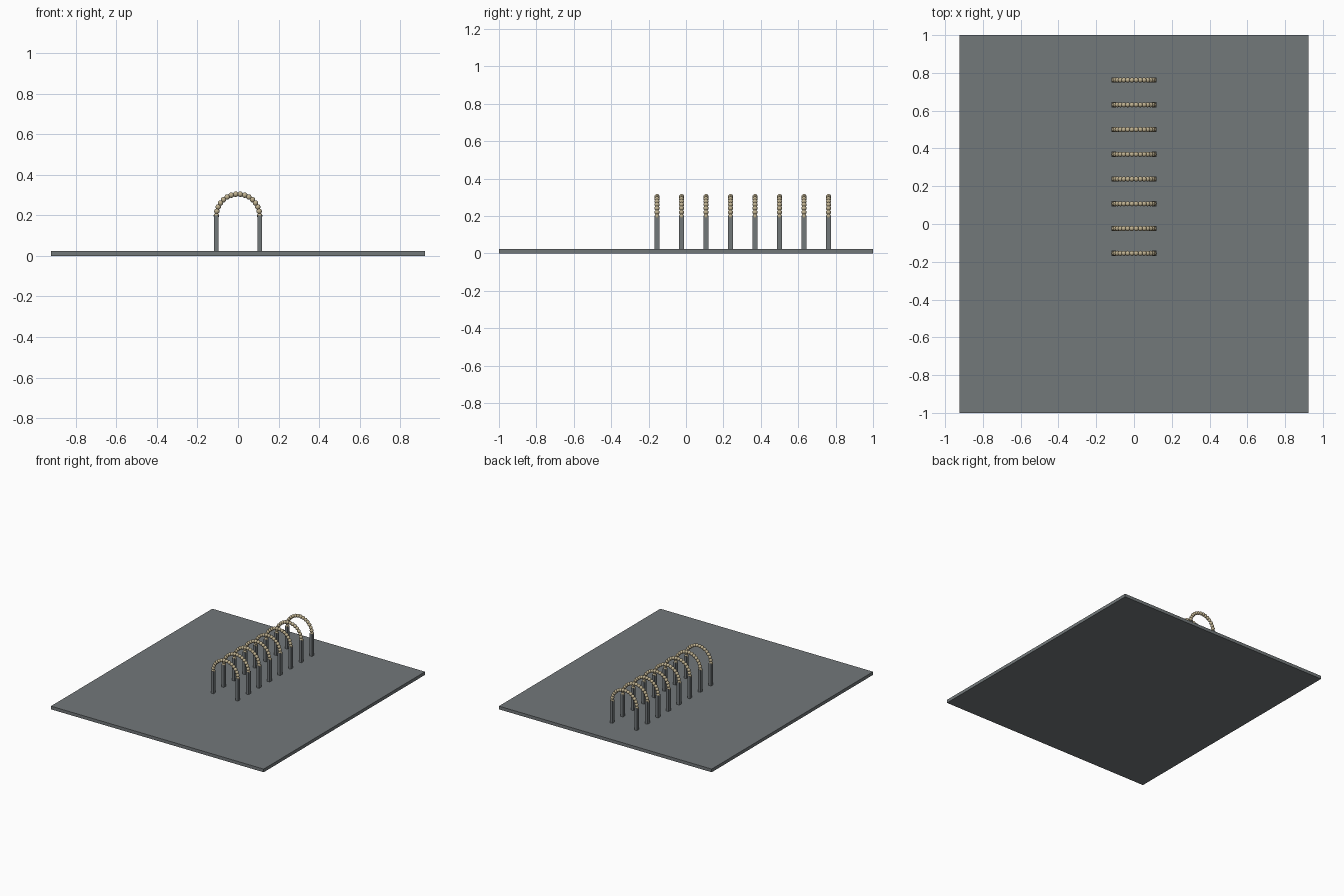
import bpy, bmesh, math
from mathutils import Matrix

if "Cube" in bpy.data.objects:
    bpy.data.objects.remove(bpy.data.objects["Cube"])

PLATE_TOP = 0.025
ARCH_Z, ARCH_R = 0.198, 0.107
BEAD_R, BEADS = 0.0135, 16
ROWS, FIRST_Y, STEP_Y = 8, -0.155, 0.131


def material(name, rgb):
    m = bpy.data.materials.new(name)
    m.diffuse_color = (*rgb, 1.0)
    m.use_nodes = True
    m.node_tree.nodes["Principled BSDF"].inputs["Base Color"].default_value = m.diffuse_color
    return m


slate = material("slate_grey", (0.17, 0.188, 0.195))
sand = material("sand_beige", (0.52, 0.44, 0.28))


def finish(bm, name, mat, y=0.0):
    mesh = bpy.data.meshes.new(name)
    bm.to_mesh(mesh)
    bm.free()
    mesh.materials.append(mat)
    return place(mesh, name, y)


def place(mesh, name, y):
    obj = bpy.data.objects.new(name, mesh)
    obj.location.y = y
    bpy.context.collection.objects.link(obj)
    return obj


def add_box(bm, x, z0, z1, sx, sy):
    bmesh.ops.create_cube(bm, size=1, matrix=Matrix.Translation((x, 0, (z0 + z1) / 2))
                          @ Matrix.Diagonal((sx, sy, z1 - z0, 1)))


# Ground plate
bm = bmesh.new()
add_box(bm, 0, 0, PLATE_TOP, 1.846, 2.0)
finish(bm, "ground_plate", slate)

# Pair of posts
bm = bmesh.new()
for side in (-1, 1):
    add_box(bm, side * ARCH_R, PLATE_TOP, 0.2, 0.022, 0.028)
posts = finish(bm, "post_pair", slate, FIRST_Y).data

# Half-circle of beads over the posts
bm = bmesh.new()
for i in range(BEADS):
    a = math.pi * i / (BEADS - 1)
    pos = (ARCH_R * math.cos(a), 0, ARCH_Z + ARCH_R * math.sin(a))
    bmesh.ops.create_uvsphere(bm, u_segments=16, v_segments=10, radius=BEAD_R,
                              matrix=Matrix.Translation(pos))
for f in bm.faces:
    f.smooth = True
beads = finish(bm, "bead_arch", sand, FIRST_Y).data

# Remaining arches of the row
for row in range(1, ROWS):
    y = FIRST_Y + row * STEP_Y
    place(posts, "post_pair", y)
    place(beads, "bead_arch", y)
